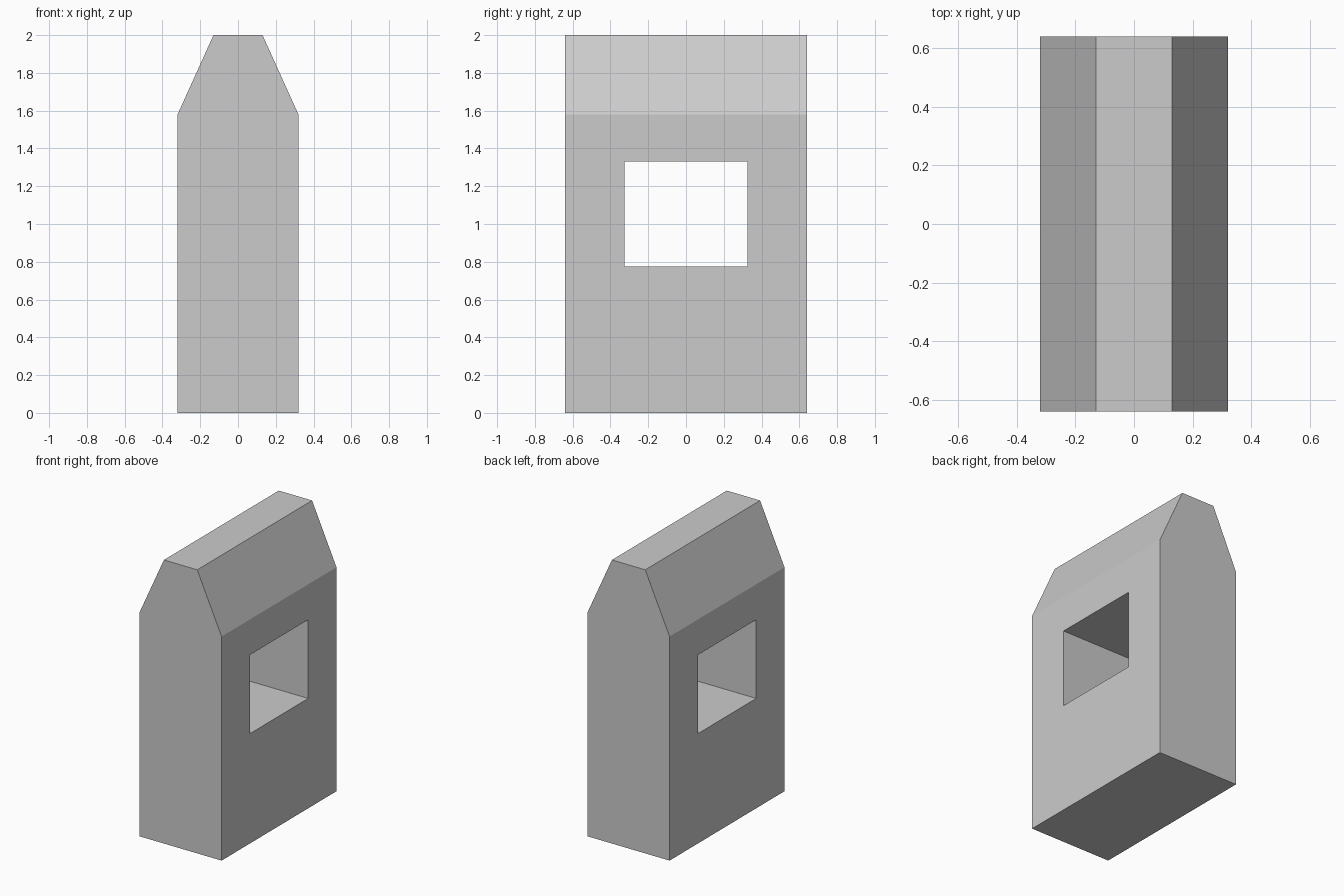
import bpy
import bmesh

cube = bpy.data.objects.get("Cube")
if cube:
    bpy.data.objects.remove(cube, do_unlink=True)

HALF_W, HALF_D = 0.32, 0.64          # block half width and half depth
SHOULDER, TOP, RIDGE = 1.58, 2.0, 0.13
WIN_D, WIN_LOW, WIN_HIGH = 0.325, 0.775, 1.33

bm = bmesh.new()


def rectangle(x, half_depth, low, high):
    """Four vertices around a rectangle in the plane at x."""
    corners = [(-half_depth, low), (half_depth, low), (half_depth, high), (-half_depth, high)]
    return [bm.verts.new((x, y, z)) for y, z in corners]


def bridge(a, b):
    """Join two rectangular loops with four quads."""
    for i in range(4):
        j = (i + 1) % 4
        bm.faces.new((a[i], a[j], b[j], b[i]))


# Side walls, each a frame around the window opening
walls, openings, ridges = [], [], []
for side in (-1, 1):
    wall = rectangle(side * HALF_W, HALF_D, 0, SHOULDER)
    opening = rectangle(side * HALF_W, WIN_D, WIN_LOW, WIN_HIGH)
    bridge(wall, opening)
    # Sloped shoulder up to the flat ridge
    ridge = [bm.verts.new((side * RIDGE, y, TOP)) for y in (HALF_D, -HALF_D)]
    bm.faces.new((wall[3], wall[2], ridge[0], ridge[1]))
    walls.append(wall)
    openings.append(opening)
    ridges.append(ridge)

# Window tunnel through the block
bridge(*openings)

# Base, flat ridge and the two six-sided ends
(a, b), (ra, rb) = walls, ridges
bm.faces.new((a[0], a[1], b[1], b[0]))
bm.faces.new((ra[0], ra[1], rb[1], rb[0]))
bm.faces.new((a[0], b[0], b[3], rb[1], ra[1], a[3]))
bm.faces.new((a[1], b[1], b[2], rb[0], ra[0], a[2]))
bmesh.ops.recalc_face_normals(bm, faces=bm.faces)

mesh = bpy.data.meshes.new("block_with_window")
bm.to_mesh(mesh)
bm.free()
block = bpy.data.objects.new("block_with_window", mesh)
bpy.context.collection.objects.link(block)

# Plain grey material
grey = bpy.data.materials.new("light_grey")
grey.use_nodes = True
grey.diffuse_color = (0.6, 0.6, 0.6, 1)
grey.node_tree.nodes["Principled BSDF"].inputs["Base Color"].default_value = grey.diffuse_color
mesh.materials.append(grey)
